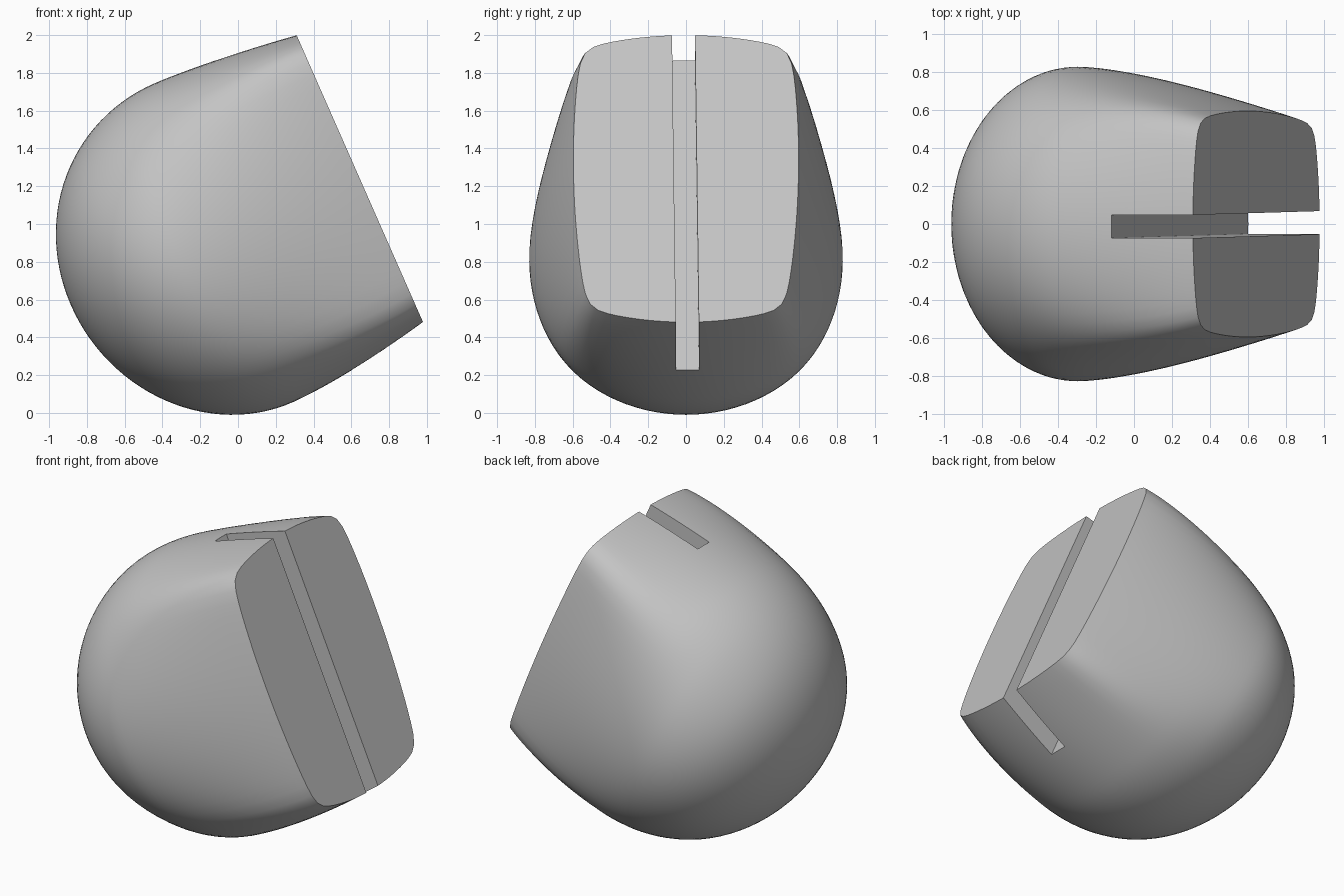
import bpy
import bmesh
from math import sin, cos, pi, sqrt, radians
from mathutils import Matrix, Vector

if "Cube" in bpy.data.objects:
    bpy.data.objects.remove(bpy.data.objects["Cube"])

# Material
grey = bpy.data.materials.new("plain_grey")
grey.use_nodes = True
colour = (0.55, 0.55, 0.55, 1)
grey.diffuse_color = colour
grey.node_tree.nodes["Principled BSDF"].inputs["Base Color"].default_value = colour

# Local frame: x along the flat face's normal, y sideways, z up the face
normal = Vector((0.915, 0, 0.403)).normalized()
up = Vector((-normal.z, 0, normal.x))
frame = Matrix((normal, (0, 1, 0), up)).transposed().to_4x4()
frame.translation = (0.645, 0, 1.24)

TIP = -1.67
SEGMENTS = 96


def half_size(u, face, widest, centre, power):
    """Half extent at depth u: eased flare in front, elliptical dome behind."""
    if u > centre:
        return widest - (widest - face) * (1 - u / centre) ** power
    return widest * sqrt(max(0, 1 - ((u - centre) / (TIP - centre)) ** 2))


def ring(u):
    """Rounded-box section that relaxes into an ellipse towards the dome."""
    w = half_size(u, 0.595, 0.83, -1.03, 1.5)
    h = half_size(u, 0.83, 0.92, -0.8, 1.6)
    blend = min(1, -u / 1.3) ** 1.3
    e, p = 0.22 + 0.78 * blend, 10
    shift = -0.02 * sin(pi * u / TIP)
    points = []
    for i in range(SEGMENTS):
        a = 2 * pi * i / SEGMENTS
        c, s = cos(a), sin(a)
        gauge = (((s * s + e * c * c) ** p + (c * c + e * s * s) ** p) / (1 + e ** p)) ** (1 / p)
        r = 1 / sqrt(gauge)
        taper = 1 + 0.03 * (1 - blend) * r * s
        points.append((u, w * r * c * taper, h * r * s + shift))
    return points


# Body: lofted rings closed by a flat face and a pole
depths = [-0.8 * i / 16 for i in range(16)]
depths += [-0.8 + (TIP + 0.8) * sin(pi / 2 * i / 28) for i in range(28)]
bm = bmesh.new()
rings = [[bm.verts.new(p) for p in ring(u)] for u in depths]
pole = bm.verts.new((TIP, 0, 0))
bm.faces.new(rings[0])
for i in range(SEGMENTS):
    j = (i + 1) % SEGMENTS
    for a, b in zip(rings, rings[1:]):
        bm.faces.new((a[i], a[j], b[j], b[i]))
    bm.faces.new((rings[-1][i], rings[-1][j], pole))
bmesh.ops.recalc_face_normals(bm, faces=bm.faces)
bm.transform(frame)
mesh = bpy.data.meshes.new("body")
bm.to_mesh(mesh)
bm.free()
mesh.materials.append(grey)
body = bpy.data.objects.new("body", mesh)
bpy.context.collection.objects.link(body)

# Slot cutter, very slightly twisted about the face normal
bpy.ops.mesh.primitive_cube_add(size=1)
cutter = bpy.context.object
cutter.name = "slot_cutter"
cutter.hide_render = True
cutter.data.materials.append(grey)
cutter.data.transform(frame @ Matrix.Rotation(radians(0.7), 4, "X")
                      @ Matrix.Translation((0.053, -0.003, 0))
                      @ Matrix.Diagonal((1, 0.122, 3, 1)))
bpy.context.view_layer.update()

# Cut the slot, then smooth the shell while keeping its edges sharp
bpy.ops.object.select_all(action="DESELECT")
bpy.context.view_layer.objects.active = body
body.select_set(True)
slot = body.modifiers.new("slot", "BOOLEAN")
slot.operation = "DIFFERENCE"
slot.solver = "EXACT"
slot.object = cutter
bpy.ops.object.modifier_apply(modifier=slot.name)
bpy.data.objects.remove(cutter)
bpy.ops.object.shade_smooth_by_angle(angle=radians(30))
